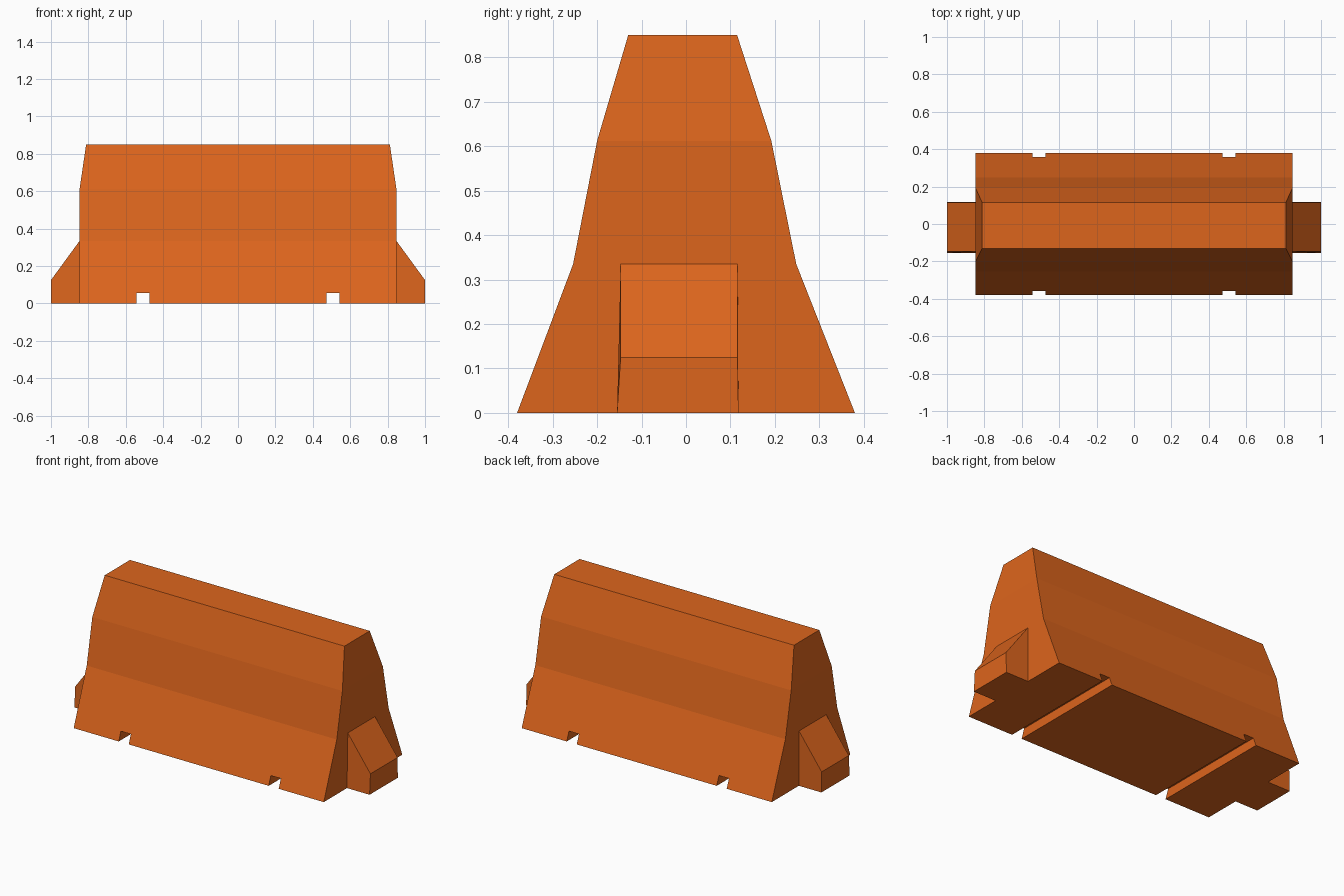
import bpy, bmesh

if "Cube" in bpy.data.objects:
    bpy.data.objects.remove(bpy.data.objects["Cube"])

orange = bpy.data.materials.new("orange_plastic")
orange.diffuse_color = (0.72, 0.13, 0.012, 1)
orange.use_nodes = True
orange.node_tree.nodes["Principled BSDF"].inputs["Base Color"].default_value = orange.diffuse_color


def loft(name, rings):
    """Join equal-length rings of points into a closed solid."""
    bm = bmesh.new()
    loops = [[bm.verts.new(p) for p in ring] for ring in rings]
    for a, b in zip(loops, loops[1:]):
        for i in range(len(a)):
            j = (i + 1) % len(a)
            bm.faces.new((a[i], a[j], b[j], b[i]))
    bm.faces.new(loops[0])
    bm.faces.new(loops[-1])
    bmesh.ops.recalc_face_normals(bm, faces=bm.faces)
    mesh = bpy.data.meshes.new(name)
    bm.to_mesh(mesh)
    bm.free()
    mesh.materials.append(orange)
    ob = bpy.data.objects.new(name, mesh)
    bpy.context.collection.objects.link(ob)
    return ob


def rect(x0, x1, y0, y1, z):
    return [(x0, y0, z), (x1, y0, z), (x1, y1, z), (x0, y1, z)]


# Barrier body: (z, half length, front y, back y)
levels = [(0, 0.847, -0.38, 0.38), (0.335, 0.847, -0.254, 0.248),
          (0.612, 0.847, -0.2, 0.192), (0.85, 0.812, -0.13, 0.115)]
body = loft("barrier_body", [rect(-hx, hx, y0, y1, z) for z, hx, y0, y1 in levels])

# Drainage slots across the underside
for side in (-1, 1):
    x = side * 0.508
    cutter = loft("slot_cutter", [rect(x - 0.034, x + 0.034, -0.5, 0.5, z) for z in (-0.1, 0.055)])
    cutter.hide_render = True
    mod = body.modifiers.new("slot", 'BOOLEAN')
    mod.operation = 'DIFFERENCE'
    mod.solver = 'EXACT'
    mod.object = cutter
    bpy.context.view_layer.objects.active = body
    bpy.ops.object.modifier_apply(modifier=mod.name)
    bpy.data.objects.remove(cutter)

# Sloped connector block at each end
for side, label in ((-1, "left"), (1, "right")):
    inner, outer = side * 0.846, side * 1.0
    loft(label + "_connector", [
        [(x, -0.155, 0), (x, 0.118, 0), (x, 0.116, top), (x, -0.147, top)]
        for x, top in ((inner, 0.336), (outer, 0.125))])
